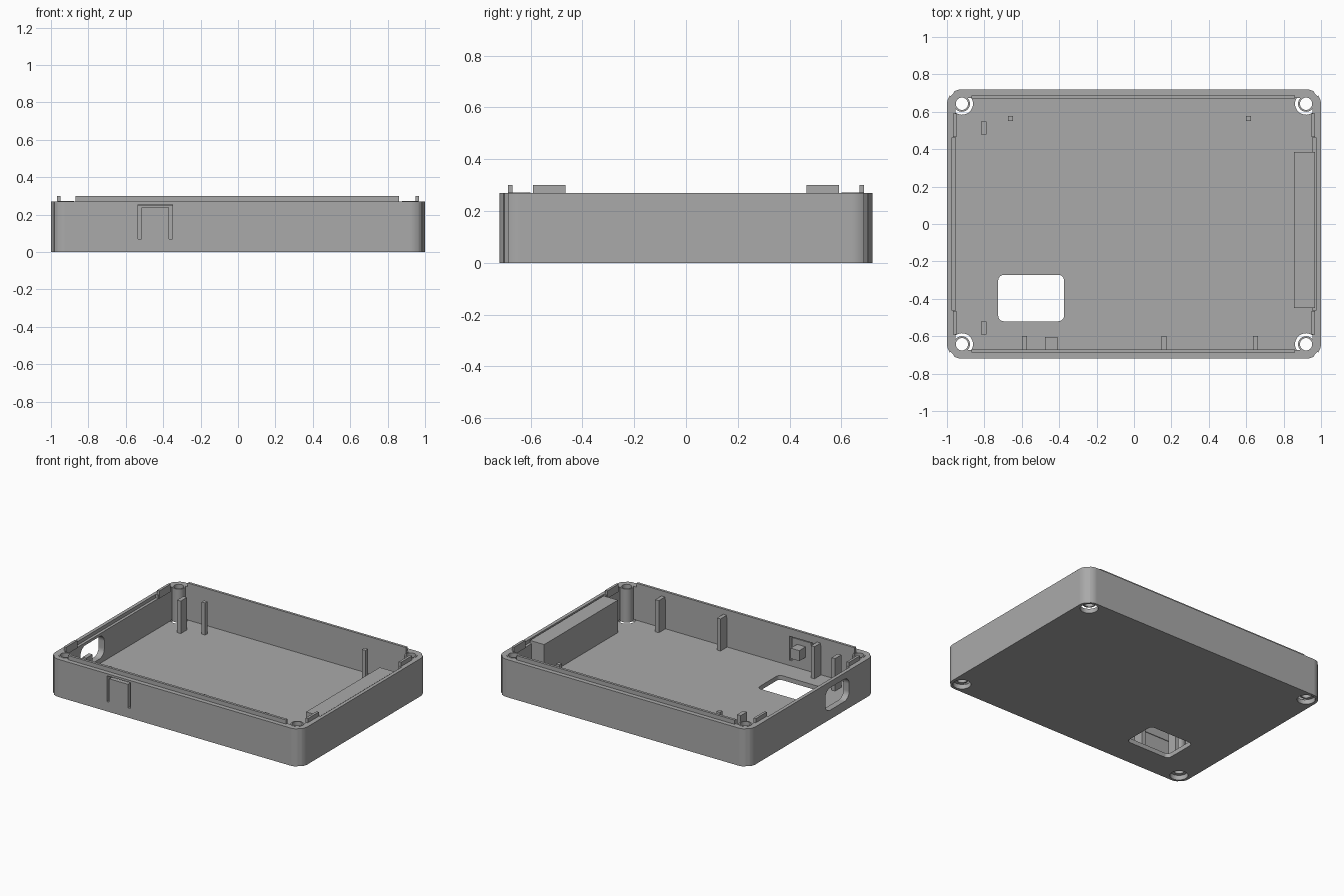
import bpy
import bmesh
import math
from mathutils import Matrix

cube = bpy.data.objects.get("Cube")
if cube:
    bpy.data.objects.remove(cube, do_unlink=True)

# One flat plastic colour
GREY = (0.40, 0.40, 0.40, 1)
plastic = bpy.data.materials.new("grey_plastic")
plastic.use_nodes = True
plastic.diffuse_color = GREY
bsdf = next(n for n in plastic.node_tree.nodes if n.type == 'BSDF_PRINCIPLED')
bsdf.inputs["Base Color"].default_value = GREY

WALL_TOP, LIP_TOP, FLOOR = 0.27, 0.30, 0.032
INNER_X, INNER_Y = 0.955, 0.675
POST_X, POST_Y = 0.92, 0.643
SIDES = (-1, 1)
CORNERS = [(sx, sy) for sx in SIDES for sy in SIDES]


def finish(name, bm):
    bmesh.ops.recalc_face_normals(bm, faces=bm.faces)
    mesh = bpy.data.meshes.new(name)
    bm.to_mesh(mesh)
    bm.free()
    mesh.materials.append(plastic)
    obj = bpy.data.objects.new(name, mesh)
    bpy.context.collection.objects.link(obj)
    return obj


def box(name, x, y, z):
    """Box from (low, high) ranges on each axis."""
    bm = bmesh.new()
    size = [r[1] - r[0] for r in (x, y, z)]
    mid = [(r[0] + r[1]) / 2 for r in (x, y, z)]
    bmesh.ops.create_cube(bm, size=1, matrix=Matrix.Translation(mid) @ Matrix.Diagonal((*size, 1)))
    return finish(name, bm)


def rounded_prism(name, half_u, half_v, radius, low, high, centre=(0, 0), along_x=False, steps=8):
    """Rounded rectangle extruded along z, or along x with u = y and v = z."""
    bm = bmesh.new()
    verts = []
    for quarter, (su, sv) in enumerate([(1, 1), (-1, 1), (-1, -1), (1, -1)]):
        for i in range(steps + 1):
            a = math.pi / 2 * (quarter + i / steps)
            u = centre[0] + su * (half_u - radius) + radius * math.cos(a)
            v = centre[1] + sv * (half_v - radius) + radius * math.sin(a)
            verts.append(bm.verts.new((low, u, v) if along_x else (u, v, low)))
    face = bm.faces.new(verts)
    new = bmesh.ops.extrude_face_region(bm, geom=[face])["geom"]
    step = high - low
    bmesh.ops.translate(bm, vec=(step, 0, 0) if along_x else (0, 0, step),
                        verts=[g for g in new if isinstance(g, bmesh.types.BMVert)])
    return finish(name, bm)


def cylinder(name, x, y, radius, low, high):
    bm = bmesh.new()
    bmesh.ops.create_cone(bm, cap_ends=True, segments=32, radius1=radius, radius2=radius,
                          depth=high - low, matrix=Matrix.Translation((x, y, (low + high) / 2)))
    return finish(name, bm)


def activate(obj):
    bpy.ops.object.select_all(action='DESELECT')
    obj.select_set(True)
    bpy.context.view_layer.objects.active = obj


def cut(target, cutter):
    mod = target.modifiers.new("cut", 'BOOLEAN')
    mod.operation, mod.solver, mod.object = 'DIFFERENCE', 'EXACT', cutter
    activate(target)
    bpy.ops.object.modifier_apply(modifier=mod.name)
    bpy.data.objects.remove(cutter, do_unlink=True)


def smooth(obj):
    activate(obj)
    bpy.ops.object.shade_smooth_by_angle(angle=math.radians(30))
    obj.modifiers.new("even_normals", 'WEIGHTED_NORMAL').keep_sharp = True


# Open tray with rounded corners
tray = rounded_prism("tray", 1, 0.72, 0.08, 0, WALL_TOP)
cut(tray, rounded_prism("cavity", INNER_X, INNER_Y, 0.045, FLOOR, 0.4))

# Floor window and side port
cut(tray, rounded_prism("window", 0.176, 0.124, 0.03, -0.1, 0.1, centre=(-0.55, -0.396)))
cut(tray, rounded_prism("port", 0.135, 0.08, 0.055, -1.1, -0.9, centre=(-0.285, 0.146), along_x=True))

# Slot around the flexible front button
wall = (-0.75, -0.65)
for name, x, z in (("slot_a", (-0.535, -0.517), (0.07, 0.255)),
                   ("slot_b", (-0.368, -0.35), (0.07, 0.255)),
                   ("slot_c", (-0.53, -0.355), (0.238, 0.255))):
    cut(tray, box(name, x, wall, z))

# Side rebates, screw openings and fine corner grooves
for sx in SIDES:
    cut(tray, box("rebate", sorted((sx * 0.93, sx * 0.975)), (-0.46, 0.46), (0.245, 0.4)))
for sx, sy in CORNERS:
    cut(tray, cylinder("opening", sx * POST_X, sy * POST_Y, 0.059, -0.1, FLOOR + 0.002))
    groove = box("groove", (-0.008, 0.008), (-0.013, 0.013), (-0.1, 0.4))
    groove.data.transform(Matrix.Translation((sx * 0.978, sy * 0.698, 0))
                          @ Matrix.Rotation(math.atan2(sy, sx), 4, 'Z'))
    cut(tray, groove)
smooth(tray)

# Hollow screw posts in the corners
for sx, sy in CORNERS:
    post = cylinder("screw_post", sx * POST_X, sy * POST_Y, 0.043, FLOOR, WALL_TOP + 0.002)
    cut(post, cylinder("bore", sx * POST_X, sy * POST_Y, 0.033, -0.1, 0.4))
    cut(tray, cylinder("bore", sx * POST_X, sy * POST_Y, 0.034, -0.1, 0.4))
    smooth(post)

# Raised lips around the rim
for s in SIDES:
    box("long_lip", (-0.868, 0.862), sorted((s * 0.67, s * 0.688)), (0.245, LIP_TOP))
    for t in SIDES:
        box("short_lip", sorted((s * 0.949, s * 0.967)), sorted((t * 0.465, t * 0.59)), (0.245, LIP_TOP))

# Ribs on the inner front wall
for x in (-0.585, 0.16, 0.65):
    box("front_rib", (x - 0.014, x + 0.014), (-0.68, -0.6), (FLOOR - 0.01, 0.262))

# Standing pegs on the floor
for y in (0.513, -0.557):
    box("flat_peg", (-0.817, -0.788), (y - 0.035, y + 0.035), (FLOOR - 0.01, 0.265))
for x in (-0.66, 0.612):
    box("square_peg", (x - 0.014, x + 0.014), (0.55, 0.578), (FLOOR - 0.01, 0.262))

# Button nub and long side block
box("button_nub", (-0.476, -0.408), (-0.68, -0.603), (0.125, 0.2))
box("side_block", (0.855, 0.968), (-0.45, 0.385), (FLOOR - 0.01, 0.265))
